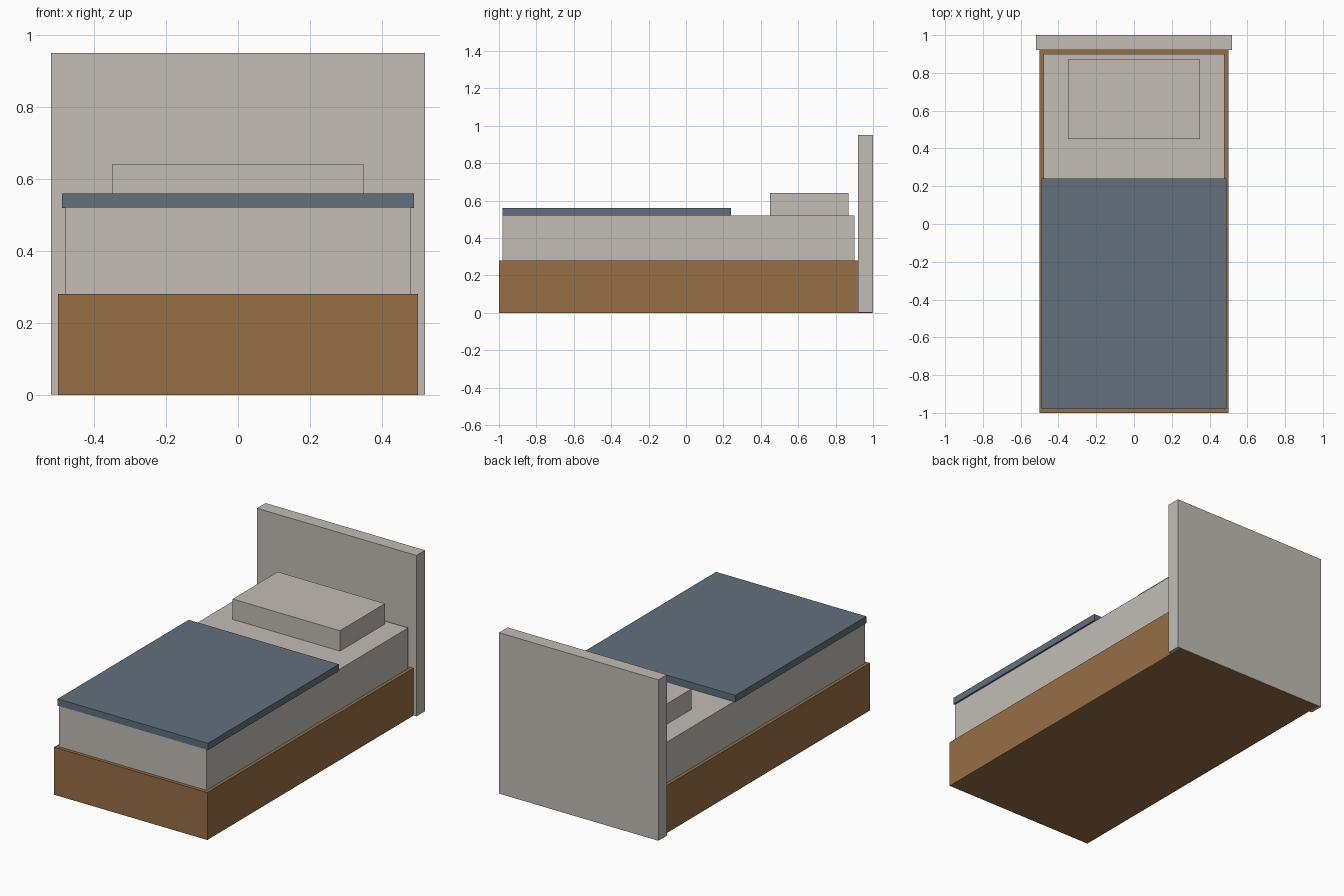
import bpy

cube = bpy.data.objects.get("Cube")
if cube:
    bpy.data.objects.remove(cube, do_unlink=True)


def material(name, rgb):
    mat = bpy.data.materials.new(name)
    mat.use_nodes = True
    color = (*rgb, 1.0)
    mat.diffuse_color = color
    mat.node_tree.nodes["Principled BSDF"].inputs["Base Color"].default_value = color
    return mat


def box(name, half_width, y_range, z_range, mat):
    """Box centred on x = 0 with exact y and z limits."""
    (y0, y1), (z0, z1) = y_range, z_range
    center = (0, (y0 + y1) / 2, (z0 + z1) / 2)
    bpy.ops.mesh.primitive_cube_add(size=1, location=center)
    obj = bpy.context.object
    obj.name = name
    obj.scale = (2 * half_width, y1 - y0, z1 - z0)
    bpy.ops.object.transform_apply(location=False, rotation=False, scale=True)
    obj.data.materials.append(mat)
    return obj


wood = material("brown wood", (0.305, 0.156, 0.061))
linen = material("beige linen", (0.54, 0.51, 0.46))
wool = material("slate blue wool", (0.122, 0.162, 0.205))

# Wooden base, running back into the headboard
box("bed_base", 0.50, (-1.0, 0.998), (0.0, 0.28), wood)

# Upholstered headboard, slightly wider than the base
box("headboard", 0.52, (0.92, 1.0), (0.001, 0.95), linen)

# Bedding
box("mattress", 0.48, (-0.98, 0.90), (0.28, 0.52), linen)
box("pillow", 0.35, (0.45, 0.87), (0.52, 0.64), linen)
box("blanket", 0.49, (-0.98, 0.24), (0.52, 0.56), wool)
